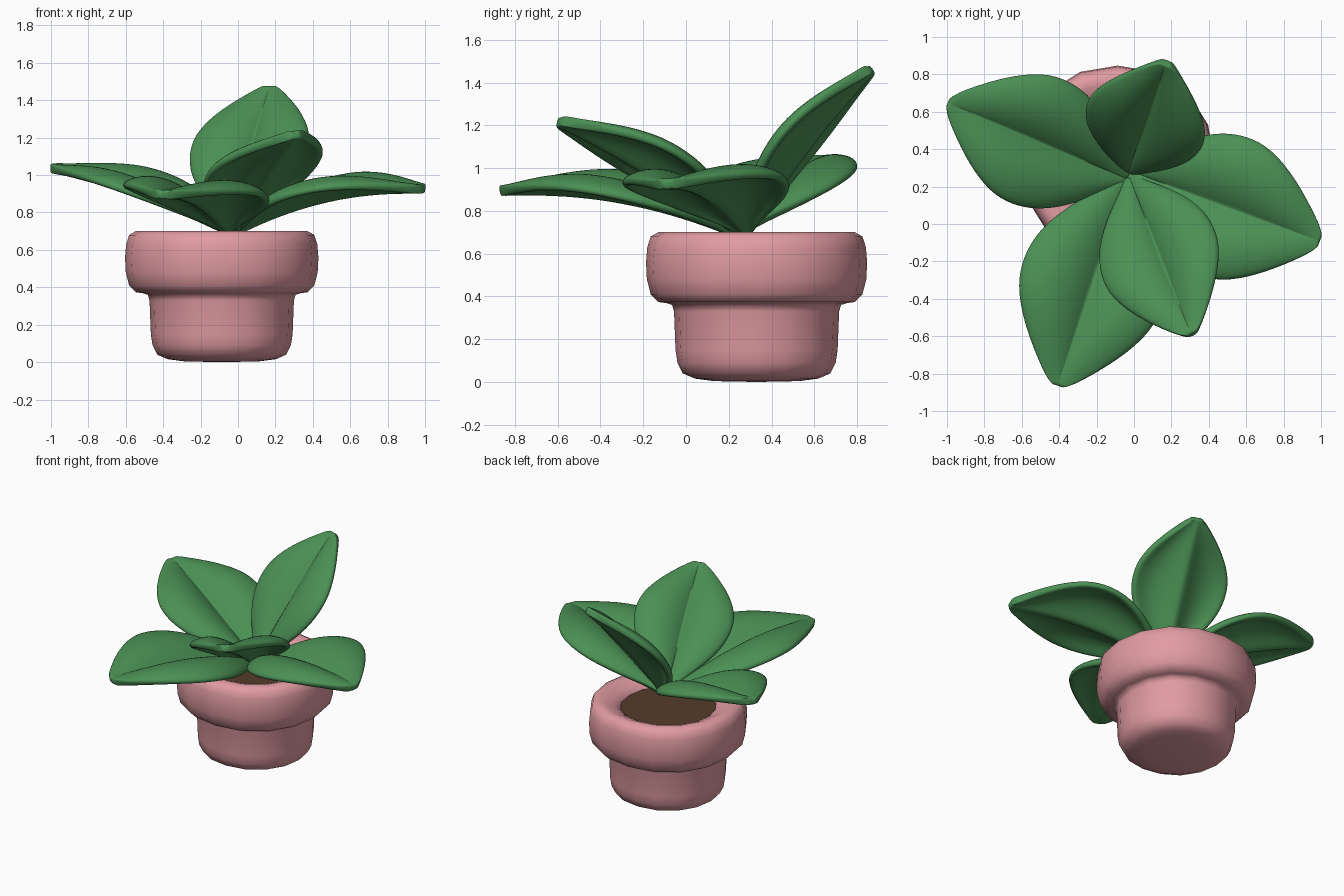
import bpy, bmesh, math
from mathutils import Vector, Matrix

if "Cube" in bpy.data.objects:
    bpy.data.objects.remove(bpy.data.objects["Cube"])


def material(name, rgb):
    m = bpy.data.materials.new(name)
    m.diffuse_color = (*rgb, 1)
    m.use_nodes = True
    m.node_tree.nodes["Principled BSDF"].inputs["Base Color"].default_value = m.diffuse_color
    return m


def make_object(name, bm, mat):
    bmesh.ops.recalc_face_normals(bm, faces=bm.faces)
    me = bpy.data.meshes.new(name)
    bm.to_mesh(me)
    bm.free()
    for p in me.polygons:
        p.use_smooth = True
    me.materials.append(mat)
    ob = bpy.data.objects.new(name, me)
    bpy.context.collection.objects.link(ob)
    return ob


def lathe(name, profile, centre, sides, mat):
    bm = bmesh.new()
    verts = [bm.verts.new((r, 0, z)) for r, z in profile]
    edges = [bm.edges.new(p) for p in zip(verts, verts[1:])]
    bmesh.ops.spin(bm, geom=verts + edges, cent=(0, 0, 0), axis=(0, 0, 1),
                   angle=2 * math.pi, steps=sides, use_merge=True)
    bmesh.ops.remove_doubles(bm, verts=bm.verts, dist=0.0005)
    for v in bm.verts:  # slightly squared round
        k = 1 + .012 * (1 - math.cos(4 * math.atan2(v.co.y, v.co.x)))
        v.co.x, v.co.y = v.co.x * k + centre[0], v.co.y * k + centre[1]
    return make_object(name, bm, mat)


# Leaf outline: (position along midrib, half width)
OUTLINE = [(0, .02), (.07, .07), (.16, .18), (.27, .29), (.39, .37), (.52, .40),
           (.64, .38), (.76, .30), (.86, .205), (.94, .115), (.98, .065), (1.0, .025)]
ACROSS = [-1, -.8, -.55, -.3, -.1, 0, .1, .3, .55, .8, 1]


def leaf(name, base, tip, width, fold, arch, roll, mat):
    base, d = Vector(base), Vector(tip) - Vector(base)
    turn = Matrix.Rotation(math.radians(roll), 3, d.normalized())
    side = turn @ d.cross(Vector((0, 0, 1))).normalized()
    normal = side.cross(d).normalized()
    bm = bmesh.new()
    rows = []
    for t, w in OUTLINE:
        w *= width
        mid = base + d * t + normal * arch * 4 * t * (1 - t)
        # lobes rise from the midrib, then curl down at the rim; the fold fades at the tip
        rows.append([bm.verts.new(mid + side * w * s + normal * fold * w * (1 - t ** 8)
                                  * (3.3 * abs(s) - 2.8 * s * s))
                     for s in ACROSS])
    for a, b in zip(rows, rows[1:]):
        for i in range(len(ACROSS) - 1):
            bm.faces.new((a[i], a[i + 1], b[i + 1], b[i]))
    ob = make_object(name, bm, mat)
    sol = ob.modifiers.new("thickness", 'SOLIDIFY')
    sol.thickness, sol.offset = .05, 0
    sub = ob.modifiers.new("smooth", 'SUBSURF')
    sub.levels = sub.render_levels = 2


pink = material("pink_clay", (.75, .33, .36))
brown = material("soil", (.09, .045, .025))
green = material("leaf_green", (.07, .28, .09))
CENTRE = (-.087, .33)

# Pot with thick rolled rim
lathe("pot", [(0, 0), (.20, .004), (.29, .016), (.345, .04), (.37, .09), (.379, .15),
              (.386, .33), (.395, .36), (.42, .368), (.46, .374), (.495, .41), (.513, .48),
              (.517, .56), (.511, .63), (.495, .68), (.46, .70), (.42, .697), (.36, .672),
              (.315, .645), (.305, .61), (.305, .53)], CENTRE, 16, pink)

# Soil
lathe("soil", [(0, .635), (.315, .635)], CENTRE, 16, brown)

# Five folded leaves: base, tip, width, fold, arch, roll
leaf("leaf_back", (-.03, .28, .69), (.175, .865, 1.465), .84, .28, .015, 0, green)
leaf("leaf_left", (-.03, .24, .69), (-.995, .65, 1.04), .92, .30, .02, -3, green)
leaf("leaf_right", (-.03, .29, .69), (.995, -.09, .925), 1.0, .28, .06, 3, green)
leaf("leaf_front_left", (-.04, .25, .69), (-.41, -.865, .895), 1.0, .28, .055, -3, green)
leaf("leaf_front", (-.02, .25, .70), (.31, -.595, 1.22), .84, .31, .01, 7, green)
